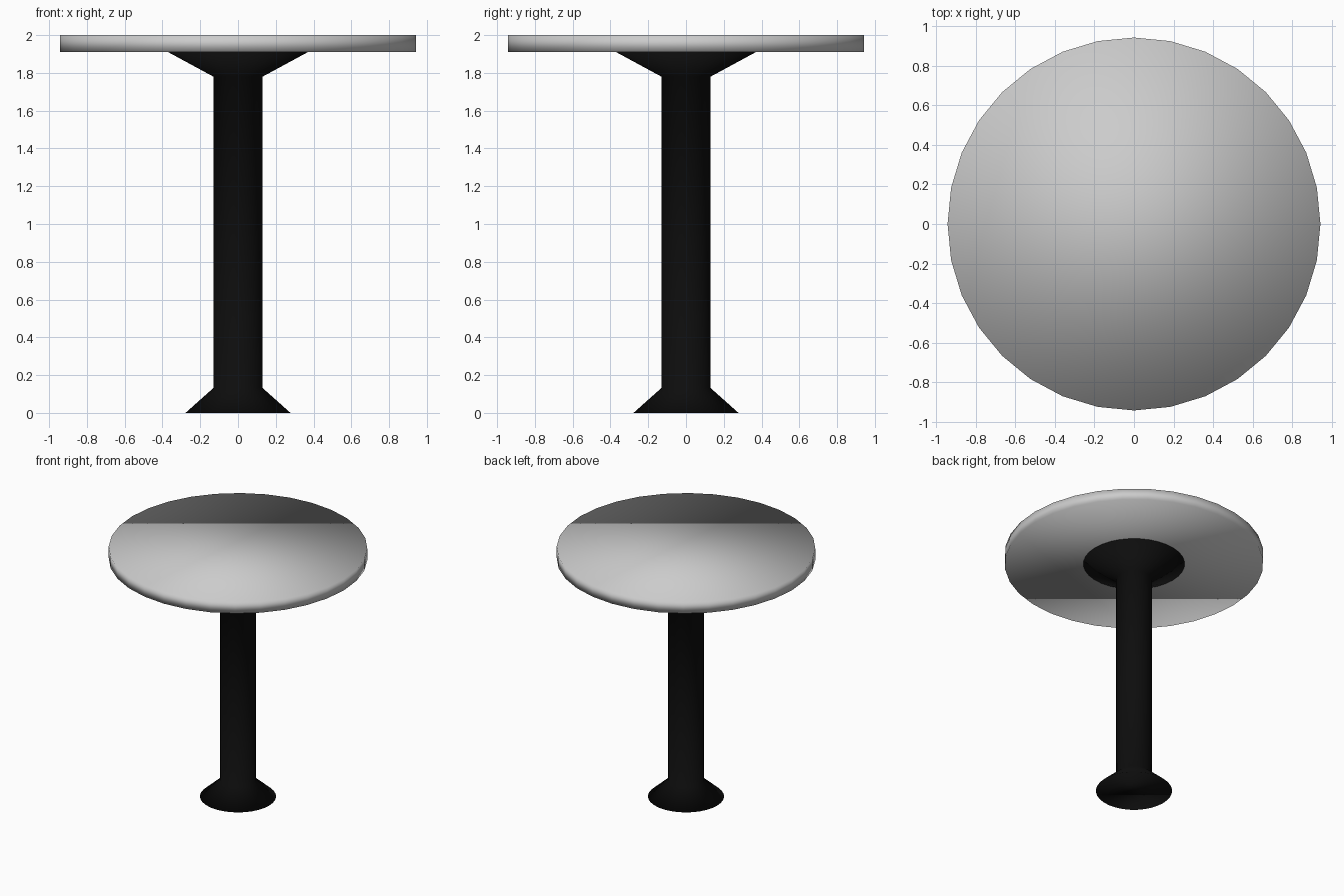
import bpy, bmesh, math

if "Cube" in bpy.data.objects:
    bpy.data.objects.remove(bpy.data.objects["Cube"])

SIDES = 32

def lathe(name, profile, color=None):
    """Closed, capped solid of revolution from (radius, z) points."""
    bm = bmesh.new()
    rings = [[bm.verts.new((r * math.cos(2 * math.pi * i / SIDES),
                            r * math.sin(2 * math.pi * i / SIDES), z))
              for i in range(SIDES)] for r, z in profile]
    for a, b in zip(rings, rings[1:]):
        for i in range(SIDES):
            j = (i + 1) % SIDES
            bm.faces.new((a[i], a[j], b[j], b[i]))
    bm.faces.new(rings[0][::-1])
    bm.faces.new(rings[-1])
    for f in bm.faces:
        f.smooth = True
    mesh = bpy.data.meshes.new(name)
    bm.to_mesh(mesh)
    bm.free()
    obj = bpy.data.objects.new(name, mesh)
    bpy.context.collection.objects.link(obj)
    if color:
        mat = bpy.data.materials.new(name + "_paint")
        mat.diffuse_color = color
        mat.use_nodes = True
        mat.node_tree.nodes["Principled BSDF"].inputs["Base Color"].default_value = mat.diffuse_color
        mesh.materials.append(mat)
    return obj

# Round table top
lathe("table_top", [(0.943, 1.91), (0.943, 2.0)])

# Black pedestal with flared foot and flared support
lathe("pedestal", [(0.278, 0), (0.13, 0.132), (0.13, 1.78), (0.37, 1.91)],
      (0.004, 0.004, 0.004, 1))
